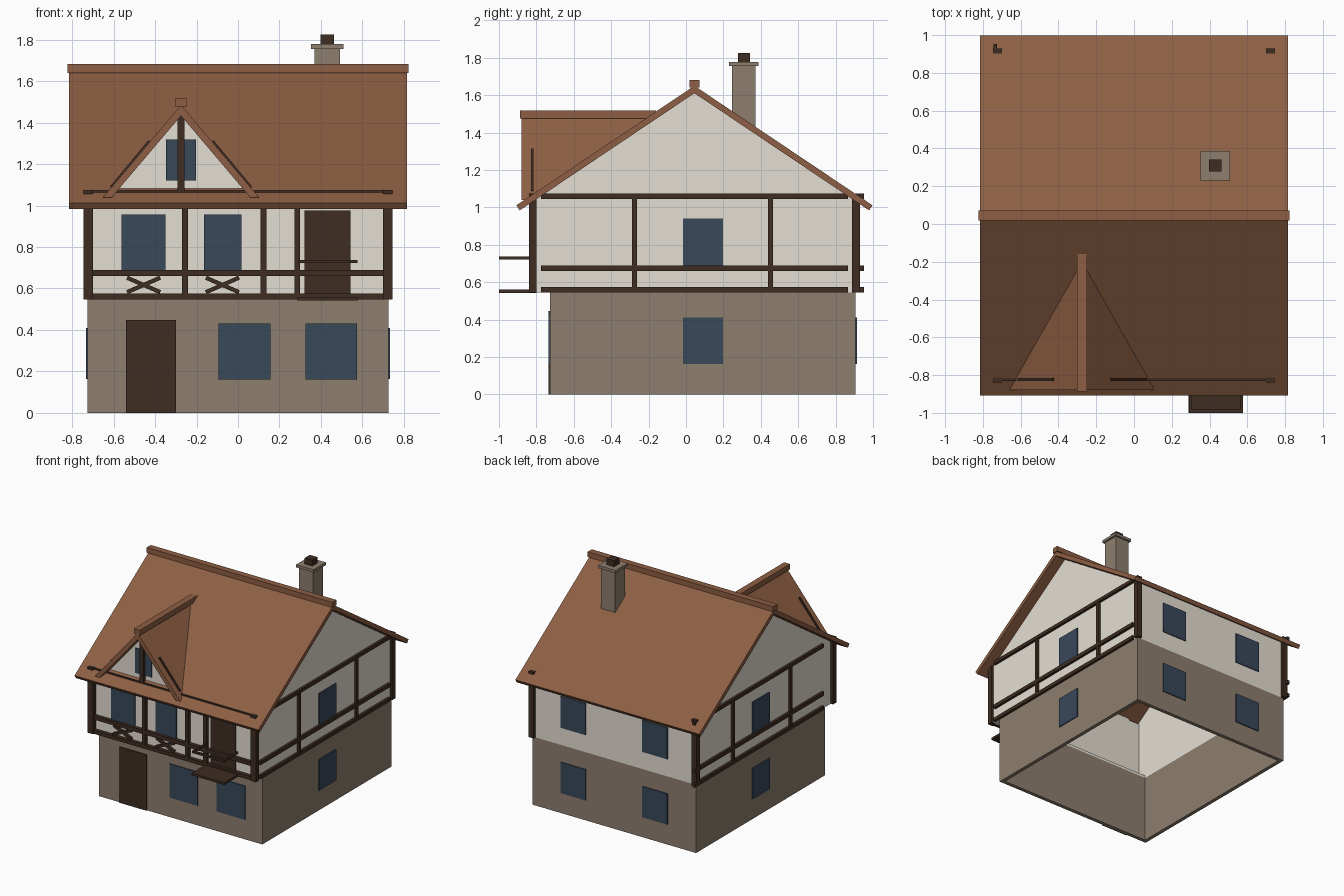
import bpy, bmesh, math

if "Cube" in bpy.data.objects:
    bpy.data.objects.remove(bpy.data.objects["Cube"])


def material(name, rgb):
    m = bpy.data.materials.new(name)
    lin = [(c / 255 / 12.92) if c < 11 else ((c / 255 + 0.055) / 1.055) ** 2.4 for c in rgb]
    m.diffuse_color = (*lin, 1)
    m.use_nodes = True
    m.node_tree.nodes["Principled BSDF"].inputs["Base Color"].default_value = m.diffuse_color
    return m


STONE = material("stone", (141, 126, 111))
PLASTER = material("cream plaster", (229, 223, 212))
TIMBER = material("dark timber", (62, 44, 34))
ROOF = material("roof tile", (141, 94, 67))
GLASS = material("blue glass", (57, 72, 90))


def finish(name, bm, mat):
    bmesh.ops.recalc_face_normals(bm, faces=bm.faces)
    me = bpy.data.meshes.new(name)
    bm.to_mesh(me)
    bm.free()
    me.materials.append(mat)
    ob = bpy.data.objects.new(name, me)
    bpy.context.collection.objects.link(ob)
    return ob


def add_prism(bm, pts, axis, a, b):
    """Extrude a 2D outline from a to b along x or y; b may depend on the point."""
    def vert(p, d):
        d = d(p) if callable(d) else d
        return bm.verts.new((d, p[0], p[1]) if axis == 'x' else (p[0], d, p[1]))
    A = [vert(p, a) for p in pts]
    B = [vert(p, b) for p in pts]
    bm.faces.new(A)
    bm.faces.new(B[::-1])
    for i in range(len(pts)):
        j = (i + 1) % len(pts)
        bm.faces.new((A[i], B[i], B[j], A[j]))


def prisms(name, mat, items):
    bm = bmesh.new()
    for it in items:
        add_prism(bm, *it)
    return finish(name, bm, mat)


def boxes(name, mat, items):
    """Each item is (x0, x1, y0, y1, z0, z1)."""
    return prisms(name, mat, [([(x0, z0), (x1, z0), (x1, z1), (x0, z1)], 'y', y0, y1)
                              for x0, x1, y0, y1, z0, z1 in items])


def bar(p, q, w):
    """Outline of a straight bar of width w from p to q."""
    dx, dz = q[0] - p[0], q[1] - p[1]
    l = math.hypot(dx, dz)
    nx, nz = -dz / l * w / 2, dx / l * w / 2
    return [(p[0] + nx, p[1] + nz), (q[0] + nx, q[1] + nz),
            (q[0] - nx, q[1] - nz), (p[0] - nx, p[1] - nz)]


W, YF, YJ, YB, ZF, T = 0.725, -0.727, -0.80, 0.907, 0.546, 0.03
YC, APEX, HALF, SLOPE = 0.045, 1.65, 0.952, 0.671   # main roof


def ring(x, y0, y1, z0, z1):
    return [(-x, x, y0, y0 + T, z0, z1), (-x, x, y1 - T, y1, z0, z1),
            (-x, -x + T, y0 + T, y1 - T, z0, z1), (x - T, x, y0 + T, y1 - T, z0, z1)]


# Hollow stone ground floor
boxes("stone_ground_floor", STONE, ring(W, YF, YB, 0, ZF))

# Plaster upper floor: front and back walls, overhang floor, gable side walls
boxes("upper_front_back_walls", PLASTER, [
    (-W + T, W - T, YJ, YJ + T, ZF, 1.05), (-W + T, W - T, YB - T, YB, ZF, 1.04),
    (-W + T, W - T, YJ + T, YF + T, ZF, ZF + 0.02)])
gable = [(YJ, ZF), (YB, ZF), (YB, 1.04), (YC, 1.615), (YJ, 1.05)]
prisms("gable_walls", PLASTER, [(gable, 'x', s * W, s * (W - T)) for s in (-1, 1)])

# Main roof, chevron profile with square-cut eaves
ang, t = math.atan(SLOPE), 0.033
ez = APEX - SLOPE * HALF
oy, oz = t * math.sin(ang), t * math.cos(ang)
prisms("main_roof", ROOF, [([
    (YC - HALF, ez), (YC, APEX), (YC + HALF, ez), (YC + HALF - oy, ez - oz),
    (YC, APEX - t / math.cos(ang)), (YC - HALF + oy, ez - oz)], 'x', -0.815, 0.815)])
boxes("main_ridge_cap", ROOF, [(-0.823, 0.823, YC - 0.026, YC + 0.026, 1.64, 1.682)])

# Dormer: roof and wall end against the main roof slope
DX, DZ = -0.275, 1.485


def on_roof(p):
    return YC - (APEX - 0.02 - p[1]) / SLOPE


prisms("dormer_roof", ROOF, [([
    (DX - 0.378, 1.038), (DX, DZ), (DX + 0.378, 1.038), (DX + 0.335, 1.038),
    (DX, DZ - 0.052), (DX - 0.335, 1.038)], 'y', -0.88, on_roof)])
boxes("dormer_ridge_cap", ROOF, [(DX - 0.026, DX + 0.026, -0.888, -0.16, 1.476, 1.518)])
prisms("dormer_wall", PLASTER, [([(DX - 0.33, 1.045), (DX + 0.33, 1.045), (DX, 1.437)],
                                 'y', YJ, YJ + T)])
boxes("dormer_window", GLASS, [(DX - 0.072, DX + 0.072, YJ - 0.008, YJ, 1.12, 1.319)])
boxes("dormer_post", TIMBER, [(DX - 0.016, DX + 0.016, -0.83, YJ, 1.06, 1.437)])
prisms("dormer_braces", TIMBER, [
    (bar((DX + s * 0.335, 1.085), (DX + s * 0.15, 1.308), 0.02), 'y', -0.83, -0.815)
    for s in (-1, 1)])

# Corner posts
boxes("corner_posts", TIMBER, [
    (s * 0.70, s * 0.746, y0, y0 + 0.042, ZF, 1.075)
    for s in (-1, 1) for y0 in (-0.84, 0.888)])

# Front timber frame: rails, studs and crossed braces
rails = ((ZF, 0.575), (0.66, 0.69), (1.045, 1.073))
boxes("front_rails", TIMBER, [(-0.70, 0.70, -0.83, YJ, z0, z1) for z0, z1 in rails])
boxes("front_studs", TIMBER, [(x - 0.014, x + 0.014, -0.83, YJ, 0.575, 1.045)
                              for x in (-0.256, 0.123, 0.286)])
prisms("front_cross_braces", TIMBER, [
    (bar((cx - s * 0.08, 0.582), (cx + s * 0.08, 0.652), 0.02), 'y', -0.822 - 0.002 * s, YJ)
    for cx in (-0.455, -0.075) for s in (-1, 1)])

# Side timber frames; the left rails sit further back
for side, s, y0, y1 in (("right", 1, -0.775, 0.866), ("left", -1, -0.685, 0.953)):
    boxes(side + "_rails", TIMBER, [(s * W, s * 0.745, y0, y1, a, b) for a, b in rails])
    boxes(side + "_studs", TIMBER, [(s * W, s * 0.743, y - 0.014, y + 0.014, 0.575, 1.045)
                                    for y in (-0.275, 0.452)])

# Windows as thin plates
P = 0.008
boxes("front_ground_windows", GLASS, [(x, x + 0.25, YF - P, YF, 0.16, 0.43)
                                      for x in (-0.094, 0.325)])
boxes("front_upper_windows", GLASS, [(a, b, YJ - P, YJ, 0.68, 0.957)
                                     for a, b in ((-0.562, -0.35), (-0.165, 0.017))])
levels = ((0.163, 0.41), (0.687, 0.94))
boxes("side_windows", GLASS, [(s * W, s * (W + P), -0.016, 0.198, a, b)
                              for s in (-1, 1) for a, b in levels])
boxes("back_windows", GLASS, [(x - 0.112, x + 0.112, YB, YB + P, a, b)
                              for x in (-0.362, 0.362) for a, b in levels])

# Doors
boxes("front_door", TIMBER, [(-0.54, -0.298, YF - P, YF, 0, 0.447)])
boxes("balcony_door", TIMBER, [(0.32, 0.543, YJ - P, YJ, 0.56, 0.977)])

# Balcony: floor slab and three-sided hand rail
boxes("balcony_floor", TIMBER, [(0.288, 0.578, -1.0, YJ, 0.542, 0.56)])
boxes("balcony_rail", TIMBER, [
    (0.29, 0.576, -1.0, -0.983, 0.722, 0.738),
    (0.29, 0.306, -0.983, -0.82, 0.722, 0.738),
    (0.56, 0.576, -0.983, -0.82, 0.722, 0.738)])

# Chimney
boxes("chimney_stack", STONE, [(0.368, 0.493, 0.246, 0.372, 1.38, 1.756)])
boxes("chimney_cap", STONE, [(0.353, 0.508, 0.231, 0.387, 1.756, 1.778)])
boxes("chimney_pot", TIMBER, [(0.398, 0.464, 0.277, 0.342, 1.778, 1.826)])
